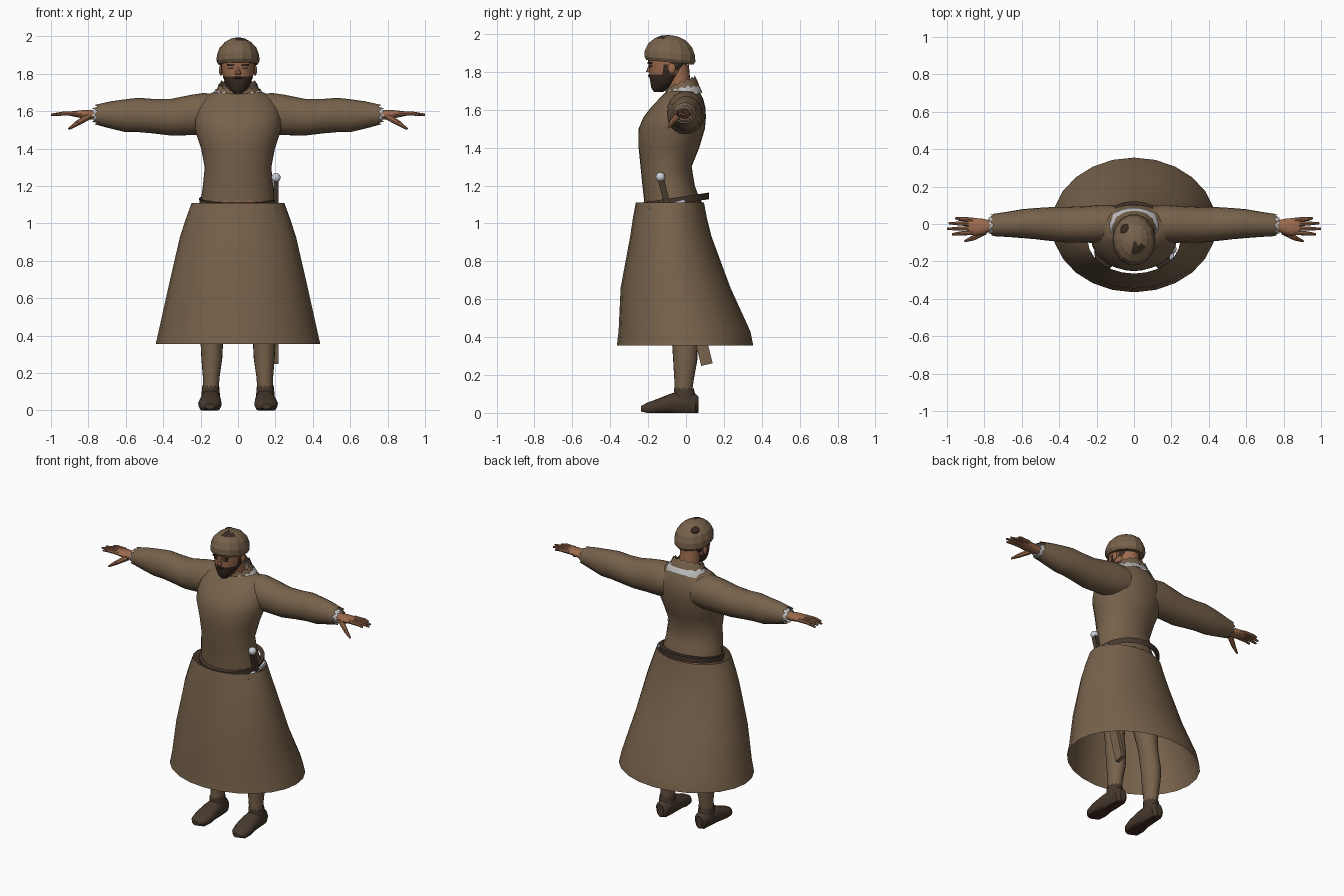
import bpy, bmesh
from math import sin, cos, pi
from mathutils import Vector, Matrix

if "Cube" in bpy.data.objects:
    bpy.data.objects.remove(bpy.data.objects["Cube"])


def material(name, rgb):
    m = bpy.data.materials.new(name)
    m.use_nodes = True
    m.diffuse_color = (*rgb, 1)
    m.node_tree.nodes["Principled BSDF"].inputs["Base Color"].default_value = (*rgb, 1)
    return m


cloth = material("brown cloth", (.185, .122, .07))
leather = material("dark leather", (.062, .041, .027))
sole = material("sole brown", (.055, .025, .016))
skin = material("skin", (.33, .145, .075))
hair = material("dark hair", (.04, .024, .016))
mail = material("pale mail", (.5, .5, .5))
steel = material("steel", (.6, .63, .68))


def finish(name, bm, mat):
    bmesh.ops.recalc_face_normals(bm, faces=bm.faces)
    me = bpy.data.meshes.new(name)
    bm.to_mesh(me)
    bm.free()
    me.materials.append(mat)
    ob = bpy.data.objects.new(name, me)
    bpy.context.collection.objects.link(ob)
    return ob


def loft(name, mat, rows, axis="z", n=20, tilt=0, caps=True, jag=0, side=1):
    """Ellipse rings (along, centre u, centre v, radius u, radius v) joined into a skin."""
    bm = bmesh.new()
    rings = []
    for k, (t, u, v, ru, rv) in enumerate(rows):
        ring = []
        for i in range(n):
            a = 2 * pi * i / n
            p, q = u + ru * cos(a), v + rv * sin(a)
            w = t + tilt * rv * sin(a)
            if k == len(rows) - 1:
                w += jag * (-1) ** i
            x, y, z = {"z": (p, q, w), "x": (w, p, q), "y": (p, w, q)}[axis]
            ring.append(bm.verts.new((x * side, y, z)))
        rings.append(ring)
    for a, b in zip(rings, rings[1:]):
        for i in range(n):
            j = (i + 1) % n
            bm.faces.new((a[i], a[j], b[j], b[i]))
    if caps:
        bm.faces.new(rings[0])
        bm.faces.new(rings[-1])
    return finish(name, bm, mat)


def rod(name, mat, a, b, r1, r2, n=8):
    a, b = Vector(a), Vector(b)
    d = b - a
    bm = bmesh.new()
    bmesh.ops.create_cone(bm, cap_ends=True, segments=n, radius1=r1, radius2=r2, depth=d.length,
                          matrix=Matrix.Translation((a + b) / 2) @ d.to_track_quat("Z", "Y").to_matrix().to_4x4())
    return finish(name, bm, mat)


def box(name, mat, centre, size, turn=0, axis="X"):
    bm = bmesh.new()
    bmesh.ops.create_cube(bm, size=1, matrix=Matrix.Translation(centre)
                          @ Matrix.Rotation(turn, 4, axis) @ Matrix.Diagonal((*size, 1)))
    return finish(name, bm, mat)


def ball(name, mat, centre, size):
    bm = bmesh.new()
    bmesh.ops.create_uvsphere(bm, u_segments=14, v_segments=10, radius=1,
                              matrix=Matrix.Translation(centre) @ Matrix.Diagonal((*size, 1)))
    return finish(name, bm, mat)


def paint(ob, mat, test):
    ob.data.materials.append(mat)
    for f in ob.data.polygons:
        if test(f.center, f.normal):
            f.material_index = len(ob.data.materials) - 1


# Robe: flared open skirt and fitted torso
loft("skirt", cloth, [(.355, 0, -.005, .44, .36), (.43, 0, -.008, .423, .348), (.66, 0, -.055, .372, .29),
                      (.93, 0, -.08, .31, .215), (1.03, 0, -.085, .277, .195), (1.11, 0, -.085, .248, .18)],
     n=24, caps=False)
loft("torso", cloth, [(1.02, 0, -.07, .2, .15), (1.11, 0, -.07, .2, .15), (1.2, 0, -.092, .188, .138),
                      (1.3, 0, -.105, .178, .135), (1.4, 0, -.09, .197, .16), (1.5, 0, -.075, .23, .175),
                      (1.56, 0, -.06, .232, .165), (1.61, 0, -.042, .225, .145), (1.66, 0, -.025, .195, .115),
                      (1.7, 0, -.015, .14, .085)], n=28)
loft("shirt_hem", skin, [(1.1, 0, -.07, .204, .154), (1.118, 0, -.07, .205, .155)], n=40, caps=False, jag=.006)
loft("belt", leather, [(1.1, 0, -.065, .205, .185), (1.135, 0, -.065, .208, .187), (1.135, 0, -.065, .19, .15)],
     tilt=.15, n=28, caps=False)
loft("pelvis", skin, [(.82, 0, -.06, .08, .07), (.9, 0, -.07, .17, .12), (1.04, 0, -.07, .185, .135)])

# Collar and neck
loft("mail_collar", mail, [(1.665, 0, -.018, .15, .105), (1.7, 0, -.02, .132, .092), (1.715, 0, -.025, .118, .08)],
     n=28, tilt=.25, caps=False, jag=.006)
loft("collar", cloth, [(1.69, 0, -.02, .125, .09), (1.72, 0, -.025, .112, .085), (1.745, 0, -.028, .1, .076)],
     n=28, tilt=.4, caps=False, jag=.007)
loft("neck", skin, [(1.64, 0, -.02, .075, .065), (1.72, 0, -.035, .062, .06), (1.84, 0, -.055, .065, .07)])

# Head with beard and back hair painted by region
head = loft("head", skin, [(1.695, 0, -.145, .022, .025), (1.715, 0, -.135, .045, .048), (1.74, 0, -.122, .063, .065),
                           (1.765, 0, -.112, .074, .08), (1.785, 0, -.106, .08, .087), (1.81, 0, -.1, .086, .093),
                           (1.84, 0, -.096, .09, .102), (1.88, 0, -.093, .092, .11), (1.93, 0, -.09, .08, .095)], n=28)
paint(head, hair, lambda c, m: (c.z < 1.785 and c.y < -.06) or (c.z < 1.83 and -.12 < c.y < -.09)
      or (c.z > 1.8 and c.y > -.06))
rod("nose", skin, (0, -.186, 1.845), (0, -.196, 1.797), .006, .016)
box("mouth", skin, (0, -.184, 1.766), (.034, .012, .007))
for s, side in ((1, "left"), (-1, "right")):
    box(side + "_eye", hair, (.036 * s, -.187, 1.829), (.026, .008, .008), .35 * s, "Z")
    box(side + "_eyebrow", hair, (.038 * s, -.191, 1.847), (.042, .009, .009), .35 * s, "Z")
    ball(side + "_ear", skin, (.092 * s, -.075, 1.818), (.01, .02, .028))
    rod(side + "_moustache", hair, (.004 * s, -.194, 1.781), (.04 * s, -.172, 1.768), .008, .004)

# Faceted cap with a few hair patches showing through
cap = loft("cap", cloth, [(1.85, 0, -.085, .105, .128), (1.868, 0, -.085, .115, .138), (1.9, 0, -.085, .113, .136),
                          (1.94, 0, -.083, .098, .118), (1.97, 0, -.08, .07, .086), (1.987, 0, -.08, .04, .05),
                          (1.993, 0, -.08, .012, .014)], n=14, tilt=-.1)
paint(cap, hair, lambda c, m: c.z > 1.965 and c.x > -.01 and c.y < -.1)
ball("cap_hair_patch", hair, (-.045, -.035, 1.955), (.028, .035, .022))

# Arms, hands, legs and boots, one of each per side
for s, side in ((1, "left"), (-1, "right")):
    def part(name, mat, rows, side=side, s=s, **kw):
        return loft(side + "_" + name, mat, rows, side=s, **kw)

    part("sleeve", cloth, [(.1, 0, 1.585, .1, .1), (.18, 0, 1.585, .102, .113), (.25, -.002, 1.58, .098, .108),
                           (.36, -.004, 1.568, .095, .098), (.45, 0, 1.573, .09, .092), (.53, .002, 1.58, .083, .092),
                           (.6, .002, 1.576, .077, .088), (.68, -.002, 1.58, .067, .073),
                           (.76, -.006, 1.582, .058, .054)], axis="x", caps=False, jag=.008)
    part("mail_cuff", mail, [(.66, -.006, 1.58, .045, .044), (.74, -.008, 1.58, .048, .045),
                             (.775, -.008, 1.58, .042, .038)], axis="x", caps=False, jag=.006)
    part("palm", skin, [(.68, -.008, 1.58, .028, .028), (.77, -.01, 1.58, .03, .026), (.81, -.015, 1.582, .043, .025),
                        (.85, -.015, 1.585, .047, .02), (.885, -.012, 1.586, .043, .014)], axis="x", n=14)
    for finger, y0, y1, tip in (("index", -.046, -.055, .972), ("middle", -.023, -.026, 1),
                                ("ring", .001, .004, .99), ("little", .022, .032, .955)):
        mid = (.93 * s, (y0 + y1) / 2, 1.588)
        rod(f"{side}_{finger}_finger", skin, (.86 * s, y0, 1.587), mid, .013, .011)
        rod(f"{side}_{finger}_fingertip", skin, mid, (tip * s, y1, 1.581), .011, .006)
    rod(side + "_thumb", skin, (.8 * s, -.04, 1.572), (.86 * s, -.075, 1.535), .019, .014)
    rod(side + "_thumb_tip", skin, (.86 * s, -.075, 1.535), (.905 * s, -.092, 1.505), .014, .006)

    part("trouser_leg", cloth, [(.1, .145, -.015, .04, .045), (.18, .143, -.01, .045, .052), (.28, .14, -.004, .056, .064),
                                (.36, .14, -.006, .06, .067), (.5, .135, -.025, .06, .065), (.7, .125, -.05, .078, .085),
                                (.95, .1, -.065, .09, .11)])
    part("boot_shaft", leather, [(.05, .146, -.008, .052, .062), (.1, .146, -.008, .048, .056),
                                 (.13, .145, -.012, .046, .051)], n=24, caps=False, jag=.007)
    foot = part("boot", leather, [(.067, .145, .05, .025, .035), (.05, .145, .052, .044, .05), (-.02, .145, .058, .052, .058),
                                  (-.08, .147, .052, .056, .05), (-.15, .15, .038, .063, .036),
                                  (-.205, .152, .028, .052, .026), (-.237, .152, .022, .024, .014)], axis="y")
    # Flatten the underside of the foot into a sole
    for v in foot.data.vertices:
        if v.co.z < .03 and v.co.y > -.23:
            v.co.z = max(0, v.co.z * 1.8 - .026)
    foot.data.update()
    paint(foot, sole, lambda c, m: m.z < -.7)

# Sword hanging at the left hip, leaning back
LEAN = .243
axis_dir = Vector((0, sin(LEAN), -cos(LEAN)))
top = Vector((.203, -.135, 1.245))
ball("sword_pommel", steel, top, (.025, .025, .025))
box("sword_grip", leather, top + axis_dir * .085, (.026, .032, .13), LEAN)
box("sword_guard", steel, top + axis_dir * .155, (.024, .19, .02), LEAN)
box("scabbard", cloth, top + axis_dir * .59, (.026, .062, .86), LEAN)

# Smooth soft forms, keep edges crisp
bpy.ops.object.select_all(action="DESELECT")
for ob in bpy.context.collection.objects:
    if ob.type == "MESH" and ob.name != "cap":
        ob.select_set(True)
        bpy.context.view_layer.objects.active = ob
bpy.ops.object.shade_smooth_by_angle(angle=.7)
